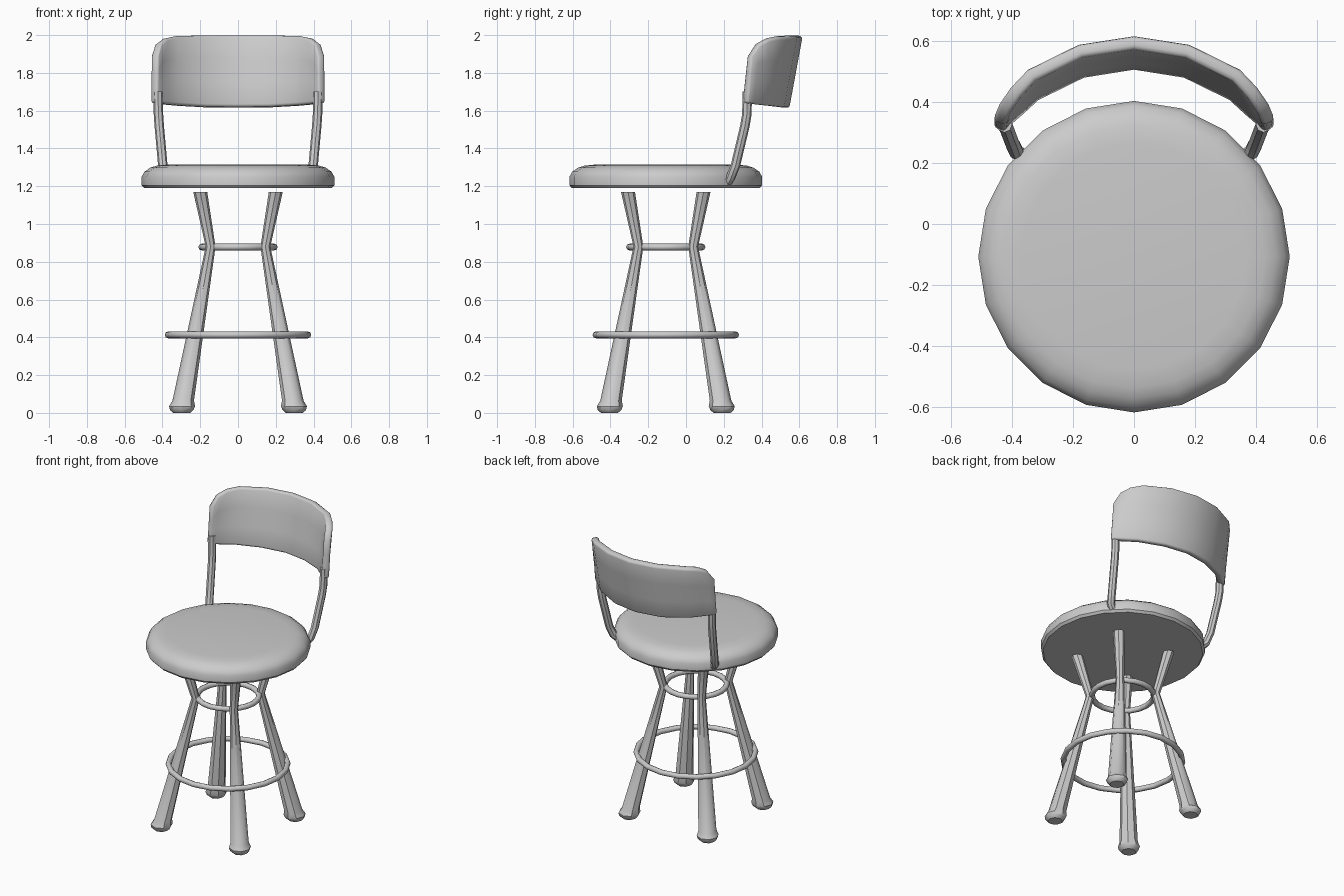
import bpy, bmesh
from math import sin, cos, pi
from mathutils import Vector

if "Cube" in bpy.data.objects:
    bpy.data.objects.remove(bpy.data.objects["Cube"])

CY = -0.107  # y of the seat and leg axis


def finish(name, bm, angle=0.7):
    bmesh.ops.recalc_face_normals(bm, faces=bm.faces)
    me = bpy.data.meshes.new(name)
    bm.to_mesh(me)
    bm.free()
    ob = bpy.data.objects.new(name, me)
    bpy.context.collection.objects.link(ob)
    bpy.ops.object.select_all(action='DESELECT')
    ob.select_set(True)
    bpy.context.view_layer.objects.active = ob
    bpy.ops.object.shade_smooth_by_angle(angle=angle)
    return ob


def loft(name, rings):
    """Skin equal-length rings of points and cap both ends."""
    bm = bmesh.new()
    vs = [[bm.verts.new(p) for p in r] for r in rings]
    n = len(vs[0])
    for a, b in zip(vs, vs[1:]):
        for i in range(n):
            j = (i + 1) % n
            bm.faces.new((a[i], a[j], b[j], b[i]))
    bm.faces.new(vs[0])
    bm.faces.new(vs[-1])
    return finish(name, bm)


def circle(x, y, z, r, n):
    return [(x + r * cos(2 * pi * i / n), y + r * sin(2 * pi * i / n), z) for i in range(n)]


def tube(name, path, r, n=8):
    pts = [Vector(p) for p in path]
    rings = []
    for i, p in enumerate(pts):
        d = (pts[min(i + 1, len(pts) - 1)] - pts[max(i - 1, 0)]).normalized()
        u = d.cross(Vector((0, 1, 0))).normalized()
        v = d.cross(u)
        rings.append([p + r * (cos(2 * pi * k / n) * u + sin(2 * pi * k / n) * v) for k in range(n)])
    return loft(name, rings)


# Padded round seat
seat = [(0.497, 1.19), (0.51, 1.205), (0.51, 1.25), (0.495, 1.277),
        (0.465, 1.298), (0.43, 1.309), (0.37, 1.315)]
loft("seat", [circle(0, CY, z, r, 20) for r, z in seat])

# Four bent, tapered legs with flared feet: offset, z, radius
leg = [(0.298, 0, 0.045), (0.298, 0.015, 0.062), (0.296, 0.035, 0.069), (0.29, 0.065, 0.057),
       (0.145, 0.88, 0.026), (0.2, 1.17, 0.037)]
for sy, fb in ((-1, "front"), (1, "back")):
    for sx, lr in ((-1, "left"), (1, "right")):
        loft(f"{fb}_{lr}_leg", [circle(sx * o, CY + sy * o, z, r, 8) for o, z, r in leg])

# Brace ring and foot ring
for name, R, r, z in (("brace_ring", 0.192, 0.018, 0.878), ("foot_ring", 0.37, 0.018, 0.413)):
    bpy.ops.mesh.primitive_torus_add(major_radius=R, minor_radius=r, major_segments=20,
                                     minor_segments=8, location=(0, CY, z))
    bpy.context.object.name = name
    bpy.ops.object.shade_smooth_by_angle(angle=0.9)

# Back supports
for s, lr in ((-1, "left"), (1, "right")):
    tube(f"{lr}_back_support", [(s * x, y, z) for x, y, z in (
        (0.365, 0.222, 1.225), (0.385, 0.236, 1.245), (0.398, 0.262, 1.31),
        (0.417, 0.312, 1.52), (0.421, 0.322, 1.58), (0.424, 0.325, 1.70))], 0.025)

# Curved backrest: half columns of (bottom point, top point)
half = [((0, 0.525, 1.618), (0, 0.595, 1.997)),
        ((0.17, 0.498, 1.619), (0.175, 0.568, 1.997)),
        ((0.325, 0.422, 1.628), (0.335, 0.489, 1.993)),
        ((0.378, 0.374, 1.633), (0.388, 0.432, 1.982)),
        ((0.418, 0.34, 1.637), (0.422, 0.381, 1.955)),
        ((0.446, 0.31, 1.64), (0.441, 0.332, 1.885))]
cols = [[(-x, y, z) for x, y, z in c] for c in half[:0:-1]] + half
bm = bmesh.new()
prev = None
for b, t in cols:
    cur = [bm.verts.new(Vector(b).lerp(Vector(t), k / 3)) for k in range(4)]
    if prev:
        for k in range(3):
            bm.faces.new((prev[k], cur[k], cur[k + 1], prev[k + 1]))
    prev = cur
back = finish("backrest", bm)
sol = back.modifiers.new("thickness", 'SOLIDIFY')
sol.thickness = 0.045
sol.offset = 0
bev = back.modifiers.new("rounded_edges", 'BEVEL')
bev.width = 0.013
bev.segments = 2
bev.limit_method = 'ANGLE'
bev.angle_limit = 0.95
